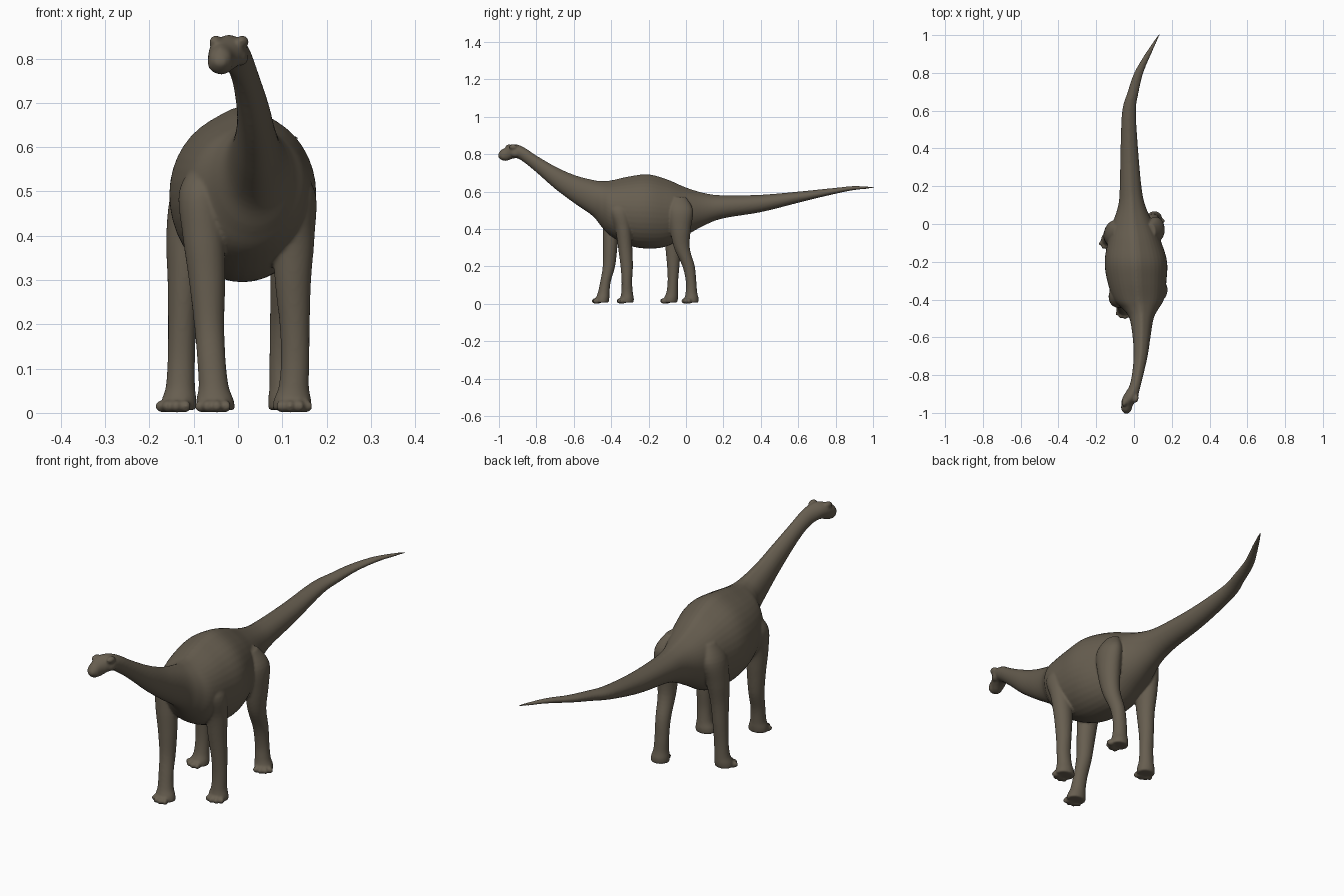
import bpy, bmesh, math
from mathutils import Vector, Matrix

cube = bpy.data.objects.get("Cube")
if cube:
    bpy.data.objects.remove(cube, do_unlink=True)

# Single hide colour
hide = bpy.data.materials.new("brown grey hide")
hide.use_nodes = True
colour = (0.135, 0.112, 0.08, 1)
hide.diffuse_color = colour
shader = hide.node_tree.nodes["Principled BSDF"]
shader.inputs["Base Color"].default_value = colour
shader.inputs["Roughness"].default_value = 0.8


def resample(rows, steps=5):
    """Smooth spline through rows of numbers."""
    out = []
    for i in range(len(rows) - 1):
        a, b, c, d = (Vector(rows[min(max(k, 0), len(rows) - 1)])
                      for k in (i - 1, i, i + 1, i + 2))
        for s in range(steps):
            t = s / steps
            out.append(b + t / 2 * ((c - a) + t * (2 * a - 5 * b + 4 * c - d
                       + t * (3 * b - a - 3 * c + d))))
    return out + [Vector(rows[-1])]


def loft(bm, rings):
    """Skin a list of point rings and cap both ends."""
    loops = [[bm.verts.new(p) for p in ring] for ring in rings]
    for lo, hi in zip(loops, loops[1:]):
        for i in range(len(lo)):
            j = (i + 1) % len(lo)
            bm.faces.new((lo[i], lo[j], hi[j], hi[i]))
    bm.faces.new(loops[0][::-1])
    bm.faces.new(loops[-1])


def blob(bm, centre, size, turn=0):
    """Ellipsoid turned about the vertical."""
    matrix = (Matrix.Translation(centre) @ Matrix.Rotation(turn, 4, "Z")
              @ Matrix.Diagonal((*size, 1)))
    bmesh.ops.create_uvsphere(bm, u_segments=20, v_segments=12, radius=1, matrix=matrix)


ANGLES = [math.tau * i / 40 for i in range(40)]
bm = bmesh.new()

# Head, neck, trunk and tail: y, centre x, top, bottom, half width
head_and_neck = [
    (-1.004, -.04, .80, .785, .01), (-.988, -.04, .823, .77, .024),
    (-.96, -.037, .838, .764, .031), (-.93, -.025, .853, .775, .039),
    (-.9, -.013, .851, .777, .037), (-.86, .004, .833, .752, .03),
    (-.8, .019, .793, .703, .03), (-.7, .035, .735, .615, .037),
    (-.6, .04, .69, .54, .047), (-.5, .04, .663, .47, .064)]
trunk = [
    (-.45, .035, .656, .41, .094), (-.4, .025, .66, .36, .133),
    (-.3, .015, .682, .31, .157), (-.2, .01, .692, .295, .165),
    (-.1, .003, .665, .308, .143), (0, -.006, .622, .365, .108)]
tail = [
    (.1, -.012, .592, .42, .071), (.2, -.018, .58, .457, .057),
    (.4, -.025, .583, .49, .046), (.6, -.026, .6, .54, .036),
    (.7, -.004, .61, .565, .029), (.8, .025, .62, .588, .024),
    (.9, .075, .63, .608, .016), (1.006, .135, .625, .617, .004)]
rings = []
for y, cx, top, bottom, half in resample(head_and_neck + trunk + tail):
    mid, tall = (top + bottom) / 2, (top - bottom) / 2
    # A narrow raised ridge runs along the spine
    ridge = .07 * tall
    rings.append([(cx + half * math.cos(a), y,
                   mid + (tall - ridge) * math.sin(a)
                   + ridge * (max(math.sin(a), 0) ** 30 - max(-math.sin(a), 0)))
                  for a in ANGLES])
loft(bm, rings)

# Brows, cheeks and muzzle of the turned head
for x, y in ((-.05, -.945), (.01, -.925)):
    blob(bm, (x, y, .838), (.014, .022, .014), -.3)
    blob(bm, (x, y + .01, .805), (.012, .025, .02), -.3)
blob(bm, (-.04, -.972, .79), (.029, .028, .025), -.3)

# Legs: shared half widths (x, y) at each height, then a path for every leg
HEIGHTS = (.006, .03, .06, .12, .2, .3, .4, .5, .57)
FRONT = ((.044, .035), (.042, .036), (.034, .031), (.032, .028), (.034, .033),
         (.041, .038), (.047, .044), (.048, .058), (.025, .035))
HIND = ((.04, .036), (.039, .037), (.033, .031), (.031, .028), (.032, .033),
        (.037, .042), (.045, .056), (.045, .068), (.024, .04))
legs = [
    (FRONT, -.2, [(-.05, -.448), (-.052, -.446), (-.055, -.44), (-.06, -.43),
                  (-.065, -.412), (-.07, -.405), (-.078, -.4), (-.085, -.38), (-.07, -.36)]),
    (FRONT, .15, [(.122, -.315), (.123, -.315), (.126, -.315), (.129, -.316),
                  (.128, -.317), (.124, -.325), (.126, -.335), (.126, -.355), (.1, -.36)]),
    (HIND, -.35, [(-.135, -.083), (-.133, -.08), (-.13, -.074), (-.128, -.07),
                  (-.126, -.068), (-.122, -.068), (-.117, -.06), (-.105, -.05), (-.085, -.05)]),
    (HIND, .5, [(.109, .03), (.107, .03), (.104, .029), (.102, .027),
                (.104, .014), (.11, -.022), (.115, -.03), (.113, -.03), (.09, -.04)])]
for girth, turn, path in legs:
    rows = [(x, y, z, *size) for (x, y), z, size in zip(path, HEIGHTS, girth)]
    loft(bm, [[(x + a * math.cos(t), y + b * math.sin(t), z) for t in ANGLES]
              for x, y, z, a, b in resample(rows)])
    # Four splayed toes
    x, y = path[0]
    for k in (-1.5, -.5, .5, 1.5):
        spread = turn + .5 * k
        reach = .036
        blob(bm, (x + reach * math.sin(spread), y - reach * math.cos(spread), .015),
             (.013, .021, .015), spread)

bmesh.ops.recalc_face_normals(bm, faces=bm.faces)
mesh = bpy.data.meshes.new("dinosaur_body")
bm.to_mesh(mesh)
bm.free()
mesh.materials.append(hide)
body = bpy.data.objects.new("dinosaur_body", mesh)
bpy.context.collection.objects.link(body)

# Fuse the parts into one skin and soften the joints
fuse = body.modifiers.new("fuse", "REMESH")
fuse.mode = "VOXEL"
fuse.voxel_size = .005
fuse.use_smooth_shade = True
soften = body.modifiers.new("soften", "SMOOTH")
soften.factor = .5
soften.iterations = 5
